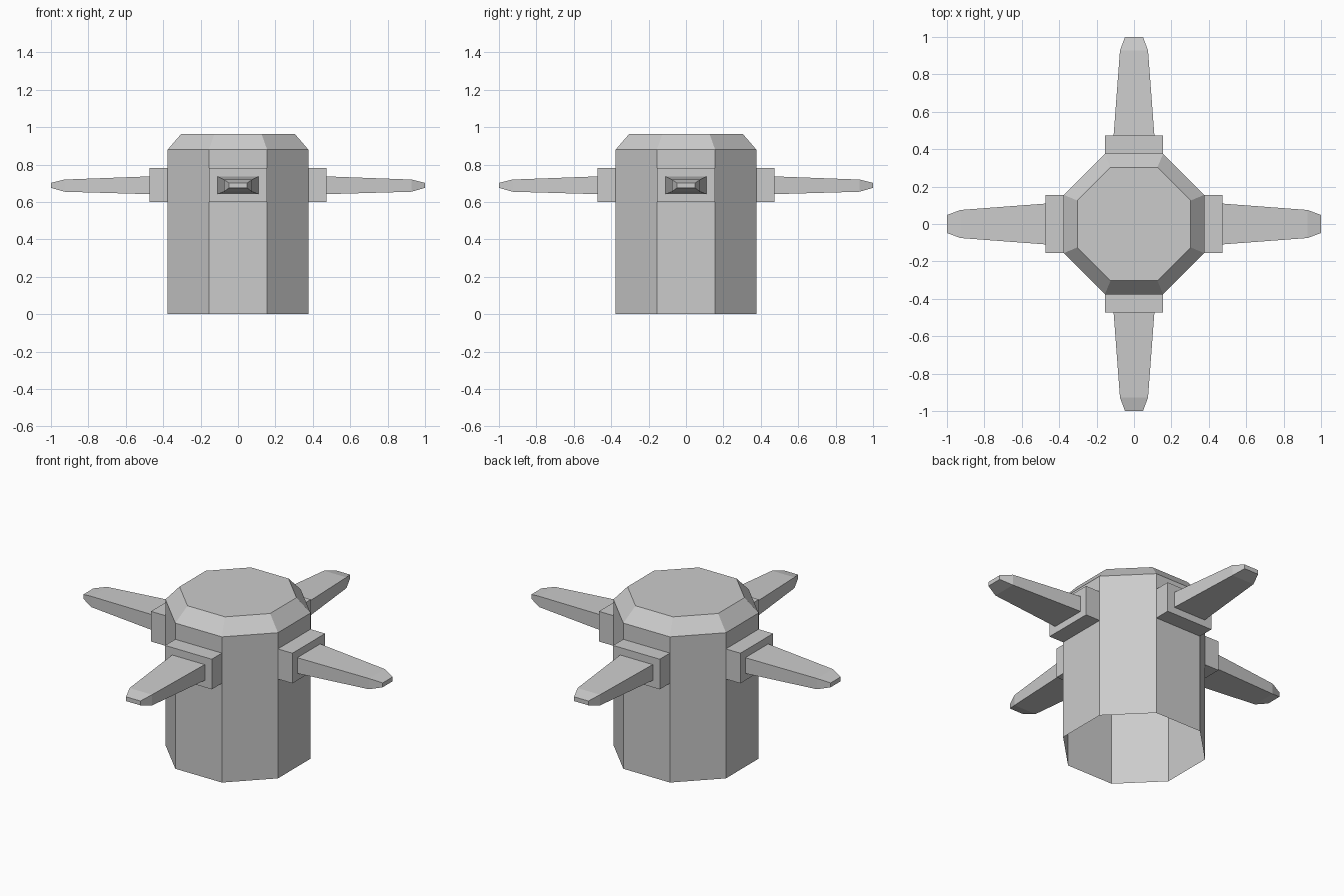
import bpy, bmesh
from math import pi, cos, sin
from mathutils import Matrix, Vector

if "Cube" in bpy.data.objects:
    bpy.data.objects.remove(bpy.data.objects["Cube"])

R = 0.376           # body apothem
HW = 0.156          # half width of one body side


def loft(bm, rings):
    """Bridge consecutive closed rings; returns rows of faces and vertex rings."""
    vs = [[bm.verts.new(p) for p in ring] for ring in rings]
    n = len(rings[0])
    rows = [[bm.faces.new((a[i], a[(i + 1) % n], b[(i + 1) % n], b[i]))
             for i in range(n)] for a, b in zip(vs, vs[1:])]
    return rows, vs


def make(name, bm):
    me = bpy.data.meshes.new(name)
    bm.to_mesh(me)
    bm.free()
    ob = bpy.data.objects.new(name, me)
    bpy.context.collection.objects.link(ob)
    return ob


def octagon(apothem, z):
    r = apothem / cos(pi / 8)
    return [Vector((r * cos(pi / 8 + i * pi / 4), r * sin(pi / 8 + i * pi / 4), z))
            for i in range(8)]


# Body: open-bottomed octagonal shell with a bevelled top
bm = bmesh.new()
profile = [(R, 0), (R, 0.6), (R, 0.782), (R, 0.88), (0.303, 0.965)]
rows, rings = loft(bm, [octagon(a, z) for a, z in profile])
bm.faces.new(rings[-1])
# openings where the arms grow out of the four main sides
openings = [rows[1][i] for i in (1, 3, 5, 7)]
bmesh.ops.delete(bm, geom=openings, context='FACES_ONLY')
make("body", bm)

# Arms: square mount, inset, then a tapering blade (distance, half width, low z, high z)
sections = [(R, HW, 0.6, 0.782), (0.473, HW, 0.6, 0.782),
            (0.473, 0.109, 0.642, 0.737), (0.928, 0.075, 0.655, 0.72),
            (1.0, 0.048, 0.676, 0.702)]
for k, side in enumerate(("right", "back", "left", "front")):
    bm = bmesh.new()
    rows, rings = loft(bm, [[Vector((x, -w, lo)), Vector((x, w, lo)),
                             Vector((x, w, hi)), Vector((x, -w, hi))]
                            for x, w, lo, hi in sections])
    bm.faces.new(rings[-1])
    bm.transform(Matrix.Rotation(k * pi / 2, 4, 'Z'))
    make(side + "_arm", bm)
